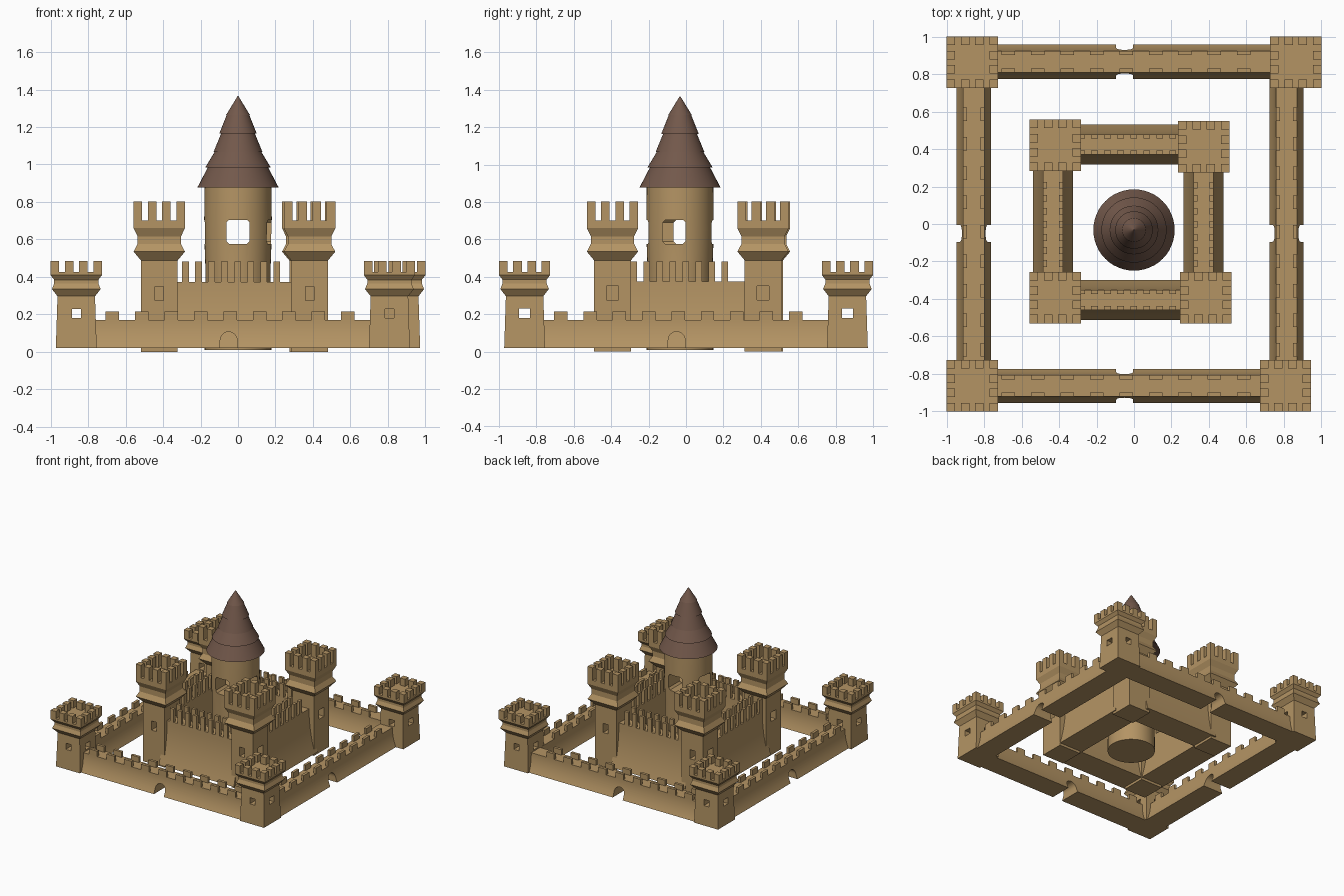
import bpy, bmesh, math

if "Cube" in bpy.data.objects:
    bpy.data.objects.remove(bpy.data.objects["Cube"])


def material(name, rgb):
    m = bpy.data.materials.new(name)
    m.diffuse_color = (*rgb, 1)
    m.use_nodes = True
    m.node_tree.nodes["Principled BSDF"].inputs["Base Color"].default_value = m.diffuse_color
    return m


SAND = material("sand", (0.456, 0.296, 0.127))
ROOF = material("brown_roof", (0.17, 0.098, 0.07))


def finish(name, bm, mat, smooth=None):
    bmesh.ops.recalc_face_normals(bm, faces=bm.faces)
    me = bpy.data.meshes.new(name)
    bm.to_mesh(me)
    bm.free()
    ob = bpy.data.objects.new(name, me)
    bpy.context.collection.objects.link(ob)
    me.materials.append(mat)
    if smooth:
        shade(ob, smooth)
    return ob


def shade(ob, deg):
    bpy.ops.object.select_all(action='DESELECT')
    ob.select_set(True)
    bpy.context.view_layer.objects.active = ob
    bpy.ops.object.shade_smooth_by_angle(angle=math.radians(deg))


def loft(name, profile, n, cx, cy, mat, smooth=None):
    """Stack of n-sided rings from (radius, z); n=4 gives a square of half-width radius."""
    bm = bmesh.new()
    k, off = (math.sqrt(2), math.pi / 4) if n == 4 else (1, 0)
    rings = [[bm.verts.new((cx + r * k * math.cos(off + i * math.tau / n),
                            cy + r * k * math.sin(off + i * math.tau / n), z))
              for i in range(n)] for r, z in profile]
    for a, b in zip(rings, rings[1:]):
        for i in range(n):
            j = (i + 1) % n
            bm.faces.new((a[i], a[j], b[j], b[i]))
    bm.faces.new(rings[0][::-1])
    bm.faces.new(rings[-1])
    return finish(name, bm, mat, smooth)


def prism(name, pts, axis, a, b):
    """Cross-section (v, z) swept from a to b along the x or y axis."""
    bm = bmesh.new()

    def ring(u):
        return [bm.verts.new((u, v, z) if axis == 'x' else (v, u, z)) for v, z in pts]
    p, q = ring(a), ring(b)
    for i in range(len(pts)):
        j = (i + 1) % len(pts)
        bm.faces.new((p[i], p[j], q[j], q[i]))
    bm.faces.new(p)
    bm.faces.new(q)
    return finish(name, bm, SAND)


def box(bm, x0, x1, y0, y1, z0, z1):
    vs = bmesh.ops.create_cube(bm, size=1)["verts"]
    for v in vs:
        v.co = ((x0 + x1) / 2 + v.co.x * (x1 - x0),
                (y0 + y1) / 2 + v.co.y * (y1 - y0),
                (z0 + z1) / 2 + v.co.z * (z1 - z0))


def cut(ob, cutters):
    for c in cutters:
        c.hide_render = True
        m = ob.modifiers.new("cut", 'BOOLEAN')
        m.operation, m.object, m.solver = 'DIFFERENCE', c, 'EXACT'
        bpy.context.view_layer.objects.active = ob
        bpy.ops.object.modifier_apply(modifier=m.name)
        bpy.data.objects.remove(c)


def rect(c, w, z0, z1):
    return [(c - w / 2, z0), (c + w / 2, z0), (c + w / 2, z1), (c - w / 2, z1)]


# Square towers with zigzag collar, cross windows and a ring of merlons
def tower(name, cx, cy, profile, ztop, win):
    ob = loft(name, profile, 4, cx, cy, SAND)
    wx, wy, z0, z1 = win
    cut(ob, [prism("cutter", rect(cx, wx, z0, z1), 'y', cy - 0.2, cy + 0.2),
             prism("cutter", rect(cy, wy, z0, z1), 'x', cx - 0.2, cx + 0.2)])
    half, zb = profile[-1]
    w = 0.046
    step = (2 * half - w) / 3
    bm = bmesh.new()
    for i in range(4):
        for j in range(4):
            if i in (0, 3) or j in (0, 3):
                x, y = cx - half + i * step, cy - half + j * step
                box(bm, x, x + w, y, y + w, zb - 0.002, ztop)
    finish(name + "_merlons", bm, SAND)


OUTER = [(0.109, 0.02), (0.1, 0.297), (0.13, 0.335), (0.118, 0.365), (0.118, 0.385),
         (0.137, 0.41), (0.137, 0.426)]
INNER = [(0.098, 0.0), (0.098, 0.488), (0.137, 0.535), (0.116, 0.575), (0.116, 0.617),
         (0.137, 0.66), (0.137, 0.70)]
for n, x, y in (("back_left", -0.863, 0.863), ("back_right", 0.863, 0.863),
                ("front_left", -0.863, -0.863), ("front_right", 0.808, -0.863)):
    tower("outer_tower_" + n, x, y, OUTER, 0.485, (0.048, 0.06, 0.18, 0.23))
for n, x, y in (("back_left", -0.42, 0.42), ("back_right", 0.372, 0.412),
                ("front_left", -0.42, -0.393), ("front_right", 0.382, -0.393)):
    tower("inner_tower_" + n, x, y, INNER, 0.802, (0.045, 0.065, 0.275, 0.35))


# Walls with a flared foot, optional arched gate, merlons along both edges
def wall(name, axis, c, a, b, z1, hb, ht, mer, gate=None):
    z0, n = 0.02, 10
    side = [(ht + (hb - ht) * (1 - i / n) ** 2, z0 + (z1 - z0) * i / n) for i in range(n + 1)]
    pts = [(c + h, z) for h, z in side] + [(c - h, z) for h, z in reversed(side)]
    ob = prism(name, pts, axis, a, b)
    if gate is not None:
        arch = [(gate - 0.045, 0.0), (gate + 0.045, 0.0)]
        arch += [(gate + 0.045 * math.cos(t * math.pi / 12), 0.062 + 0.045 * math.sin(t * math.pi / 12))
                 for t in range(13)]
        cut(ob, [prism("cutter", arch, 'y' if axis == 'x' else 'x', c - 0.2, c + 0.2)])
    shade(ob, 30)
    start, step, count, w, top = mer
    bm = bmesh.new()
    for i in range(count):
        u0, u1 = start + i * step - w / 2, start + i * step + w / 2
        for v0, v1 in ((c - ht, c - ht + 0.022), (c + ht - 0.022, c + ht)):
            if axis == 'x':
                box(bm, u0, u1, v0, v1, z1 - 0.002, top)
            else:
                box(bm, v0, v1, u0, u1, z1 - 0.002, top)
    finish(name + "_merlons", bm, SAND)


low = (-0.67, 0.157, 9, 0.072, 0.215)
for n, ax, c, a, b in (("front", 'x', -0.864, -0.79, 0.73), ("back", 'x', 0.866, -0.79, 0.79),
                       ("left", 'y', -0.855, -0.79, 0.79), ("right", 'y', 0.814, -0.79, 0.79)):
    wall("outer_wall_" + n, ax, c, a, b, 0.17, 0.091, 0.057, low, -0.05)
high = (-0.28, 0.0695, 8, 0.036, 0.482)
for n, ax, c, a, b in (("front", 'x', -0.405, -0.36, 0.32), ("back", 'x', 0.424, -0.36, 0.31),
                       ("left", 'y', -0.432, -0.33, 0.36), ("right", 'y', 0.371, -0.33, 0.35)):
    wall("inner_wall_" + n, ax, c, a, b, 0.374, 0.107, 0.054, high)

# Round keep with window openings on four sides
KX, KY = 0.0, -0.032
keep = loft("keep", [(0.178, 0.01), (0.174, 0.45), (0.181, 0.65), (0.178, 0.885)], 48, KX, KY, SAND)


def window(c):
    w = 0.062
    return [(c - w + 0.015, 0.575), (c + w - 0.015, 0.575), (c + w, 0.59), (c + w, 0.69),
            (c + w - 0.015, 0.705), (c - w + 0.015, 0.705), (c - w, 0.69), (c - w, 0.59)]


cut(keep, [prism("cutter", window(0.0), 'y', -0.4, 0.4),
           prism("cutter", window(-0.064), 'x', 0.0, 0.4),
           prism("cutter", window(-0.004), 'x', -0.4, 0.01)])
shade(keep, 30)

# Tiered conical roof
tiers = [(0.217, 0.877), (0.158, 0.99), (0.174, 0.985), (0.12, 1.075), (0.13, 1.068),
         (0.088, 1.17), (0.1, 1.165), (0.058, 1.27), (0.063, 1.265), (0.002, 1.365)]
loft("keep_roof", tiers, 48, KX, KY, ROOF, 30)
